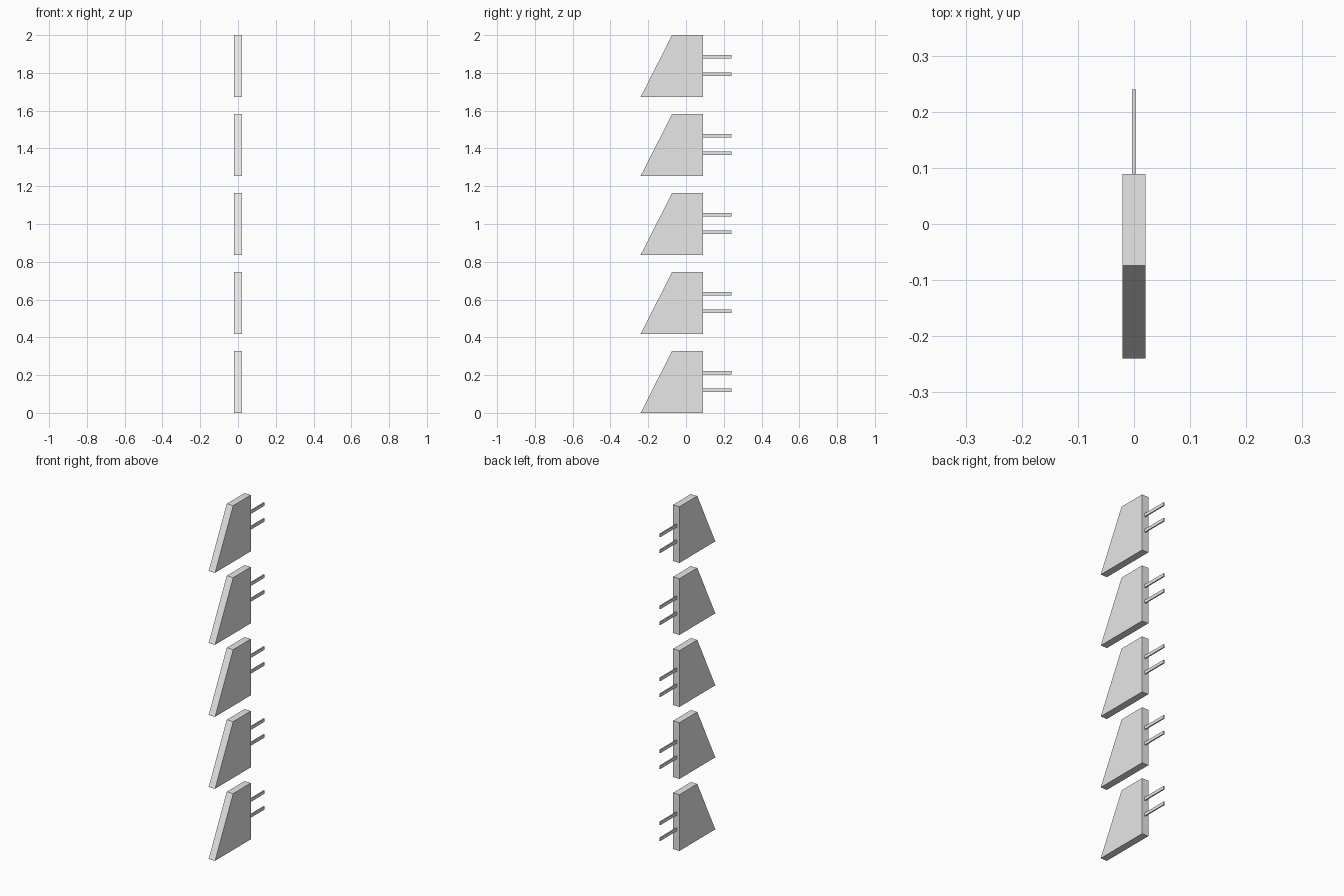
import bpy
import bmesh

if "Cube" in bpy.data.objects:
    bpy.data.objects.remove(bpy.data.objects["Cube"], do_unlink=True)

grey = bpy.data.materials.new("light_grey")
grey.use_nodes = True
colour = (0.8, 0.8, 0.8, 1)
grey.diffuse_color = colour
grey.node_tree.nodes["Principled BSDF"].inputs["Base Color"].default_value = colour


def plate(name, profile, width, z):
    """Extrude a side profile of (y, z) points across x, centred."""
    bm = bmesh.new()
    face = bm.faces.new([bm.verts.new((-width / 2, y, h)) for y, h in profile])
    side = bmesh.ops.extrude_face_region(bm, geom=[face])
    verts = [v for v in side["geom"] if isinstance(v, bmesh.types.BMVert)]
    bmesh.ops.translate(bm, verts=verts, vec=(width, 0, 0))
    bmesh.ops.recalc_face_normals(bm, faces=bm.faces)
    mesh = bpy.data.meshes.new(name)
    bm.to_mesh(mesh)
    bm.free()
    mesh.materials.append(grey)
    obj = bpy.data.objects.new(name, mesh)
    obj.location.z = z
    bpy.context.collection.objects.link(obj)


COUNT = 5
HEIGHT = 0.327
FRONT, BACK, TIP = -0.24, 0.089, 0.24
spacing = (2 - HEIGHT) / (COUNT - 1)

for i in range(COUNT):
    z = i * spacing
    # Fin with a sloped leading edge
    plate(f"fin_{i + 1}",
          [(FRONT, 0), (BACK, 0), (BACK, HEIGHT), (-0.074, HEIGHT)], 0.041, z)
    # Pair of flat mounting pins behind the fin
    for label, mid in (("lower", 0.12), ("upper", 0.212)):
        lo, hi = mid - 0.009, mid + 0.009
        plate(f"{label}_pin_{i + 1}",
              [(BACK, lo), (TIP, lo), (TIP, hi), (BACK, hi)], 0.007, z)
